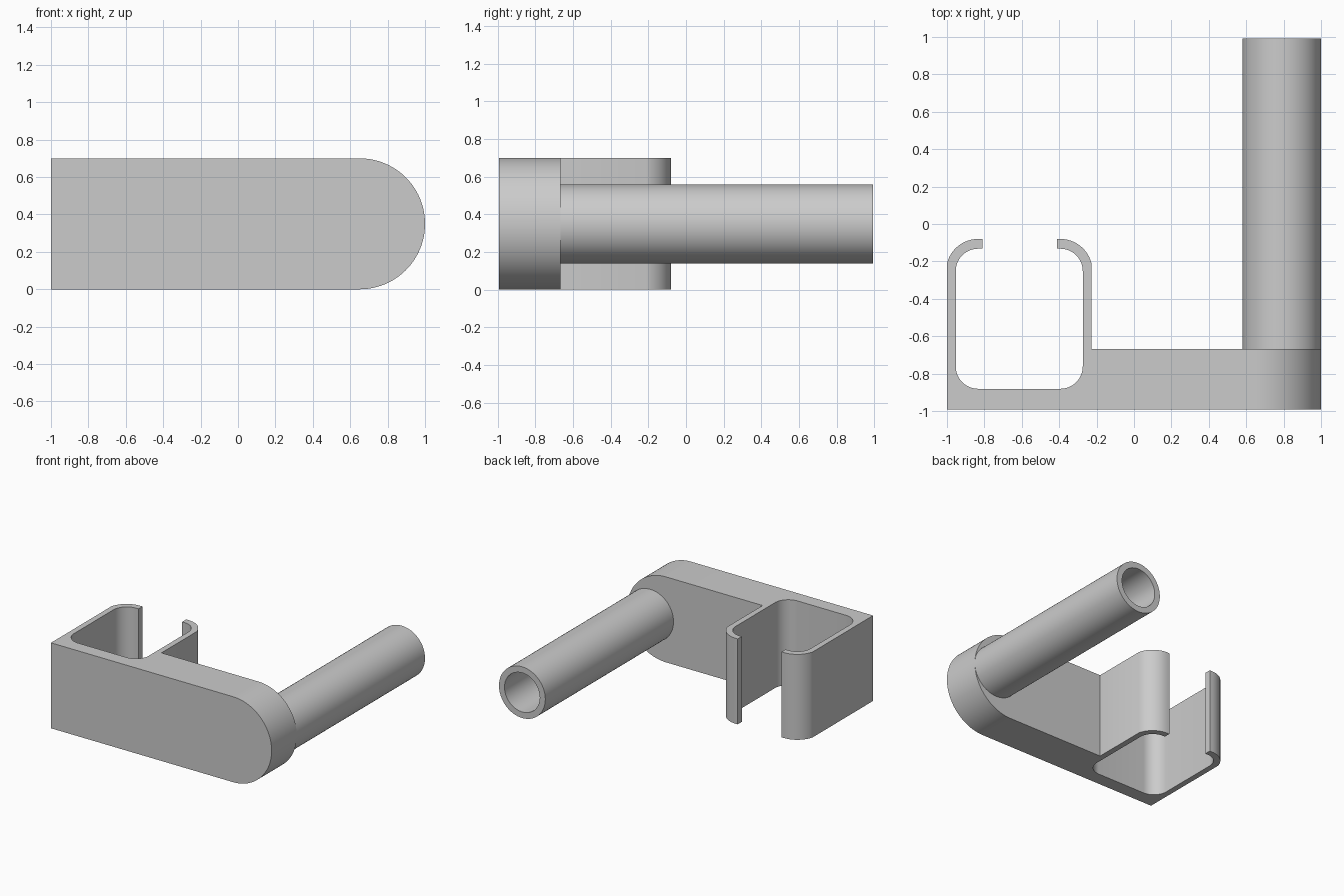
import bpy, bmesh
from math import sin, cos, asin, pi, radians
from mathutils import Vector

cube = bpy.data.objects.get("Cube")
if cube:
    bpy.data.objects.remove(cube, do_unlink=True)

FRONT, BACK, PLATE_BACK = -0.993, 0.993, -0.667
HEIGHT = 0.70

grey = bpy.data.materials.new("plain grey")
grey.use_nodes = True
colour = (0.6, 0.6, 0.6, 1)
grey.diffuse_color = colour
grey.node_tree.nodes["Principled BSDF"].inputs["Base Color"].default_value = colour


def finish(name, bm):
    """Turn a bmesh into a named, smooth-shaded object."""
    bmesh.ops.recalc_face_normals(bm, faces=bm.faces)
    mesh = bpy.data.meshes.new(name)
    bm.to_mesh(mesh)
    bm.free()
    mesh.materials.append(grey)
    obj = bpy.data.objects.new(name, mesh)
    bpy.context.collection.objects.link(obj)
    bpy.ops.object.select_all(action='DESELECT')
    obj.select_set(True)
    bpy.context.view_layer.objects.active = obj
    bpy.ops.object.shade_smooth_by_angle(angle=radians(30))
    return obj


def arc(cx, cy, r, start, end, steps=12):
    angles = [start + (end - start) * i / steps for i in range(steps + 1)]
    return [(cx + r * cos(a), cy + r * sin(a)) for a in angles]


# Clip and arm outline, seen from above, anticlockwise
left, right = -1.0, -0.227          # outer walls of the clip
wall, r_in, r_out = 0.047, 0.12, 0.172
cl, cr = left + wall + r_in, right - wall - r_in   # corner centres
cy_top, cy_low = -0.252, -0.761
lip_l, lip_r = -0.81, -0.413
kink = asin((r_out ** 2 - (wall + r_in) ** 2) ** 0.5 / r_out)

outline = [(left, FRONT), (1, FRONT), (1, PLATE_BACK), (right, PLATE_BACK)]
outline += arc(cr, cy_top, r_out, kink, pi / 2)
outline += [(lip_r, cy_top + r_out), (lip_r, cy_top + r_in)]
outline += arc(cr, cy_top, r_in, pi / 2, 0)
outline += arc(cr, cy_low, r_in, 0, -pi / 2)
outline += arc(cl, cy_low, r_in, -pi / 2, -pi)
outline += arc(cl, cy_top, r_in, pi, pi / 2)
outline += [(lip_l, cy_top + r_in), (lip_l, cy_top + r_out)]
outline += arc(cl, cy_top, r_out, pi / 2, pi - kink)

bm = bmesh.new()
base = bm.faces.new([bm.verts.new((x, y, 0)) for x, y in outline])
top = bmesh.ops.extrude_face_region(bm, geom=[base])["geom"]
bmesh.ops.translate(bm, vec=Vector((0, 0, HEIGHT)),
                    verts=[v for v in top if isinstance(v, bmesh.types.BMVert)])
bmesh.ops.recalc_face_normals(bm, faces=bm.faces)
# Round the free end of the arm into a half circle
ends = [e for e in bm.edges
        if all(v.co.x > 0.99 for v in e.verts)
        and abs(e.verts[0].co.z - e.verts[1].co.z) < 0.01]
bmesh.ops.bevel(bm, geom=ends, offset=HEIGHT / 2 - 0.0005, segments=24,
                profile=0.5, affect='EDGES')
bmesh.ops.remove_doubles(bm, verts=bm.verts, dist=0.002)
finish("clip_and_arm", bm)

# Hollow tube standing on the back of the arm
bm = bmesh.new()
SIDES = 64
rings = []
for radius, y in ((0.21, PLATE_BACK), (0.21, BACK), (0.16, BACK), (0.16, PLATE_BACK)):
    rings.append([bm.verts.new((0.79 + radius * cos(2 * pi * i / SIDES), y,
                                HEIGHT / 2 + radius * sin(2 * pi * i / SIDES)))
                  for i in range(SIDES)])
for a, b in zip(rings, rings[1:] + rings[:1]):
    for i in range(SIDES):
        j = (i + 1) % SIDES
        bm.faces.new((a[i], a[j], b[j], b[i]))
finish("hollow_tube", bm)
